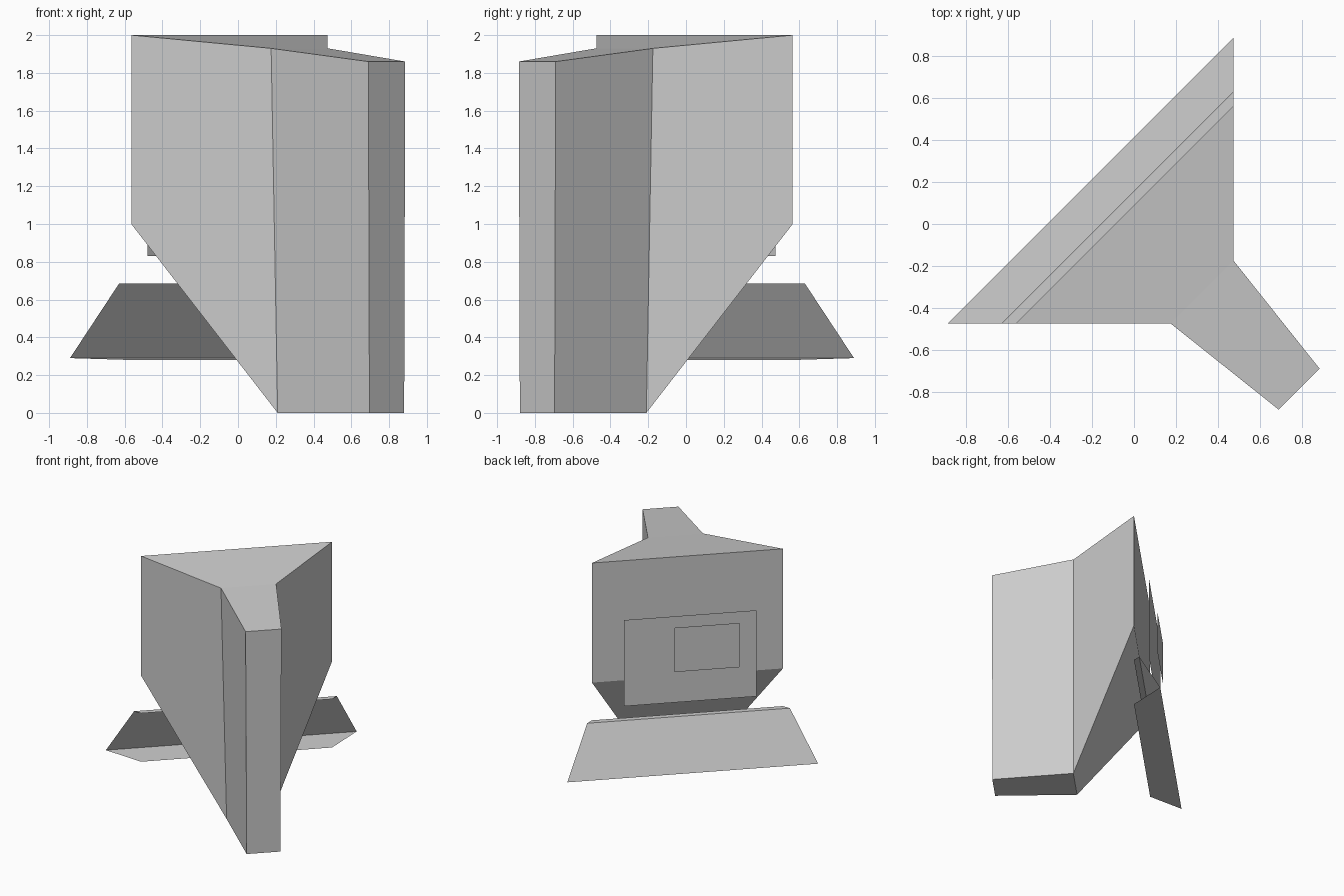
import bpy, bmesh
from math import pi
from mathutils import Matrix

cube = bpy.data.objects.get("Cube")
if cube:
    bpy.data.objects.remove(cube, do_unlink=True)

grey = bpy.data.materials.new("plain_grey")
grey.use_nodes = True
COLOUR = (0.6, 0.6, 0.6, 1)
grey.diffuse_color = COLOUR
grey.node_tree.nodes["Principled BSDF"].inputs["Base Color"].default_value = COLOUR

# Parts are laid out along (forward, side, up), then turned to the diagonal
TURN = Matrix.Rotation(-pi / 4, 4, 'Z')


def strip(bm, profile):
    """Bridge a profile of (forward, half_width, up) points across the centre line."""
    pairs = [(bm.verts.new((f, w, z)), bm.verts.new((f, -w, z))) for f, w, z in profile]
    for (a, b), (c, d) in zip(pairs, pairs[1:]):
        bm.faces.new((a, b, d, c))
    return pairs


def finish(name, bm):
    bm.normal_update()
    mesh = bpy.data.meshes.new(name)
    bm.transform(TURN)
    bm.to_mesh(mesh)
    bm.free()
    mesh.materials.append(grey)
    obj = bpy.data.objects.new(name, mesh)
    bpy.context.collection.objects.link(obj)
    return obj


# Closed wedge body: back wall, top, narrow nose, underside, rear slope
bm = bmesh.new()
back_low, back_top = (-0.064, 0.735, 1.0), (-0.064, 0.735, 2.0)
neck_top, nose_top = (0.46, 0.212, 1.93), (1.114, 0.138, 1.86)
nose_low, neck_low = (1.114, 0.13, 0.0), (0.467, 0.17, 0.0)
loop = strip(bm, [back_low, back_top, neck_top, nose_top, nose_low, neck_low])
bm.faces.new((*loop[-1], *reversed(loop[0])))
for side in (0, 1):
    bl, bt, nt, ft, fl, nl = [pair[side] for pair in loop]
    bm.faces.new((bl, bt, nt, nl))
    bm.faces.new((nl, nt, ft, fl))
bmesh.ops.recalc_face_normals(bm, faces=bm.faces)
finish("wedge_body", bm)

# Open folded skirt: top lip, slanted back sheet, floor sheet
bm = bmesh.new()
strip(bm, [(-0.064, 0.735, 0.685), (-0.11, 0.78, 0.685),
           (-0.293, 0.965, 0.29), (-0.064, 0.735, 0.28)])
finish("rear_skirt", bm)


# Upright sheets floating behind the back wall
def panel(name, forward, centre, half, low, high):
    bm = bmesh.new()
    strip(bm, [(forward, half, high), (forward, half, low)])
    bmesh.ops.translate(bm, verts=bm.verts, vec=(0, centre, 0))
    finish(name, bm)


panel("large_back_panel", -0.164, -0.004, 0.51, 0.83, 1.55)
panel("small_back_panel", -0.197, -0.128, 0.25, 1.10, 1.47)
